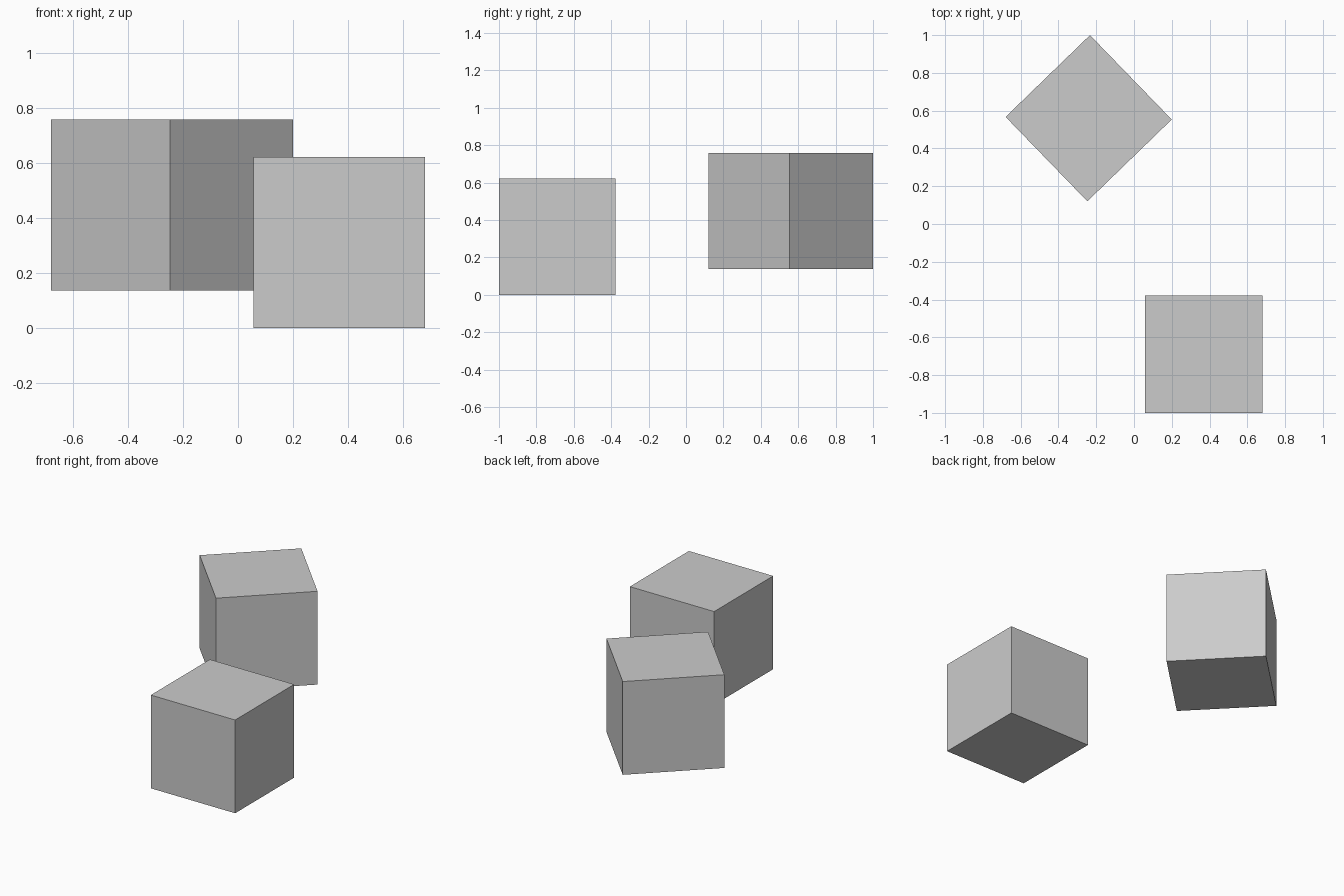
import bpy
from math import radians

if "Cube" in bpy.data.objects:
    bpy.data.objects.remove(bpy.data.objects["Cube"])

SIDE = 0.622


def cube(name, x, y, base, turn=0.0):
    bpy.ops.mesh.primitive_cube_add(size=SIDE, location=(x, y, base + SIDE / 2),
                                    rotation=(0, 0, radians(turn)))
    bpy.context.object.name = name


# Front cube resting on the ground
cube("front_cube", 0.368, -0.689, 0.0)
# Raised rear cube, turned nearly onto its corner
cube("rear_cube", -0.240, 0.560, 0.137, 44.1)
